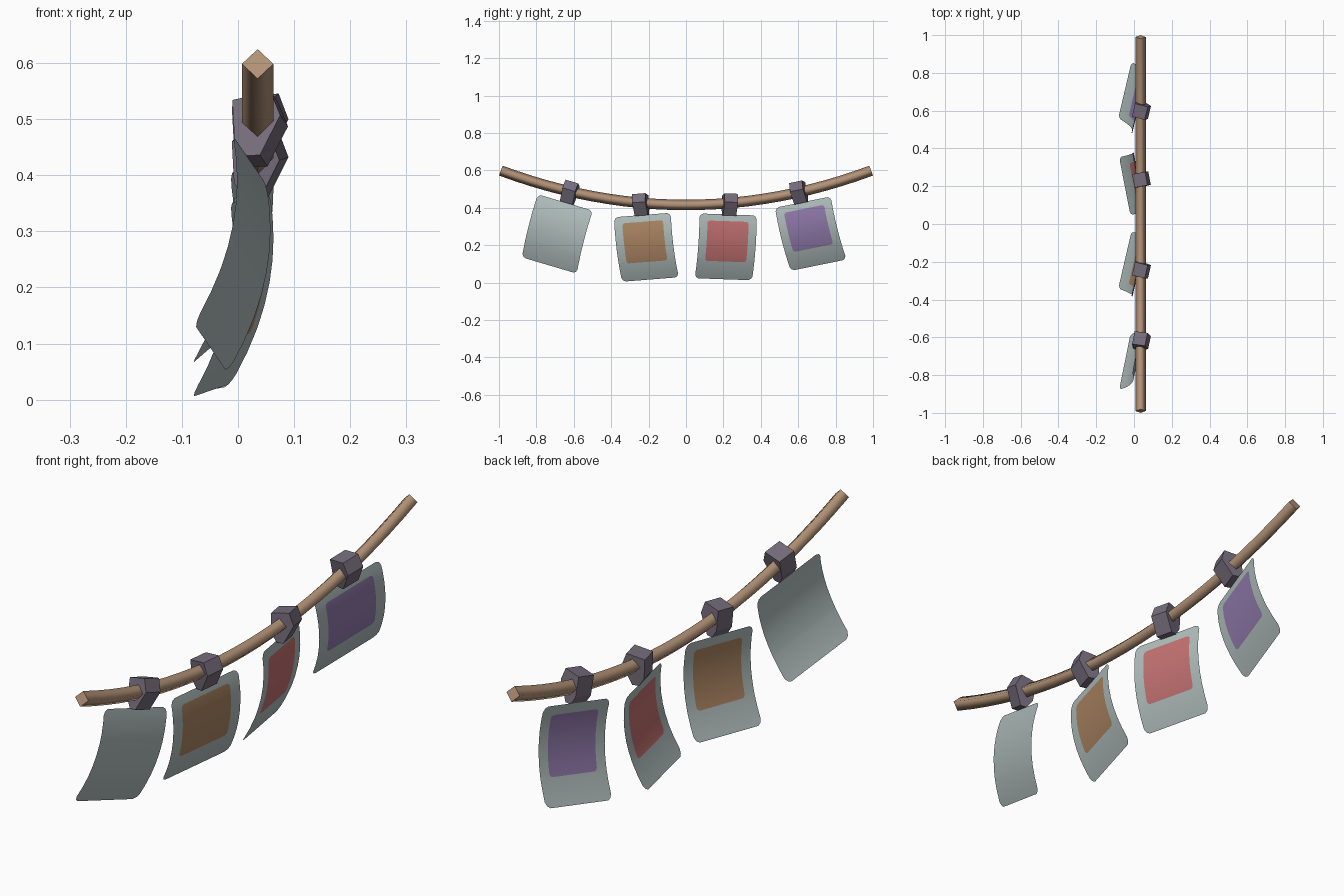
import bpy
import bmesh
from math import radians, sqrt
from mathutils import Matrix, Vector

cube = bpy.data.objects.get("Cube")
if cube:
    bpy.data.objects.remove(cube)


def material(name, rgb):
    m = bpy.data.materials.new(name)
    m.use_nodes = True
    m.diffuse_color = (*rgb, 1)
    m.node_tree.nodes["Principled BSDF"].inputs["Base Color"].default_value = (*rgb, 1)
    return m


ROPE = material("tan rope", (0.45, 0.29, 0.185))
CLIP = material("grey violet clip", (0.18, 0.15, 0.2))
PAPER = material("pale paper", (0.44, 0.52, 0.51))
PURPLE = material("purple picture", (0.29, 0.2, 0.42))
RED = material("red picture", (0.56, 0.17, 0.17))
ORANGE = material("orange picture", (0.42, 0.24, 0.125))


def finish(name, bm, *mats):
    mesh = bpy.data.meshes.new(name)
    bm.to_mesh(mesh)
    bm.free()
    for m in mats:
        mesh.materials.append(m)
    obj = bpy.data.objects.new(name, mesh)
    bpy.context.collection.objects.link(obj)
    return obj


def loft(rings):
    """Join closed rings of points into a capped prism; only the sides are smooth."""
    bm = bmesh.new()
    loops = [[bm.verts.new(p) for p in ring] for ring in rings]
    n = len(loops[0])
    for a, b in zip(loops, loops[1:]):
        for i in range(n):
            f = bm.faces.new((a[i], a[(i + 1) % n], b[(i + 1) % n], b[i]))
            f.smooth = len(rings) > 2
    bm.faces.new(loops[0][::-1])
    bm.faces.new(loops[-1])
    bmesh.ops.recalc_face_normals(bm, faces=bm.faces)
    return bm


# Sagging rope with a diamond section
def rope_ring(y, x=0.035, r=0.028, sag=0.187):
    centre = Vector((x, y, 0.415 + sag * y * y))
    up = Vector((0, -2 * sag * y, 1)).normalized() * r
    side = Vector((r, 0, 0))
    return [centre + side, centre + up, centre - side, centre - up]


STEPS = 24
finish("rope", loft([rope_ring(0.99 * (2 * i / STEPS - 1)) for i in range(STEPS + 1)]), ROPE)


# Faceted clip, pointed towards +x and narrowed at the bottom
CLIP_PROFILE = [(-0.042, 0.045), (0.027, 0.058), (0.045, 0.012),
                (0.008, -0.06), (-0.018, -0.06), (-0.038, -0.03)]


def add_clip(name, pos, rot):
    rings = [[rot @ Vector((x, y, z)) + Vector(pos) for x, z in CLIP_PROFILE]
             for y in (-0.036, 0.036)]
    finish(name, loft(rings), CLIP)


# Curled sheet with rounded corners and a picture panel set into its faces
W, H, P = 0.156, 0.347, 0.112
P_TOP, P_BOT = 0.036, 0.252
COLS = [-W, -W + 0.02, -P, -P + 0.012, 0, P - 0.012, P, W - 0.02, W]
ROWS = [0, 0.02, P_TOP, P_TOP + 0.012, 0.085, 0.125, 0.165, 0.205,
        P_BOT - 0.012, P_BOT, 0.29, H - 0.02, H]


def soften(u, v, half, top, bottom, cut):
    """Pull a corner vertex of a rectangle inwards."""
    if abs(u) == half and v in (top, bottom):
        u -= cut if u > 0 else -cut
        v += cut if v == top else -cut
    return u, v


def add_photo(name, pos, rot, picture):
    bm = bmesh.new()
    grid = []
    for v0 in ROWS:
        row = []
        for u0 in COLS:
            u, v = soften(u0, v0, W, 0, H, 0.007)
            u, v = soften(u, v, P, P_TOP, P_BOT, 0.004)
            t = v / H
            curl = 0.068 * t - 0.138 * t * t
            row.append(bm.verts.new(rot @ Vector((curl, u, -v)) + Vector(pos)))
        grid.append(row)
    for j in range(len(ROWS) - 1):
        for i in range(len(COLS) - 1):
            f = bm.faces.new((grid[j][i], grid[j + 1][i], grid[j + 1][i + 1], grid[j][i + 1]))
            f.smooth = True
            inside = -P <= COLS[i] < P and P_TOP <= ROWS[j] < P_BOT
            f.material_index = int(inside and picture is not None)
    finish(name, bm, *([PAPER, picture] if picture else [PAPER]))


# name, (photo y, z), (clip y, z), roll, yaw, picture
HANGINGS = [
    ("blank", (-0.645, 0.428), (-0.622, 0.483), -16.5, -11, None),
    ("orange", (-0.233, 0.361), (-0.242, 0.418), 4.5, -13, ORANGE),
    ("red", (0.225, 0.364), (0.234, 0.418), -2, 11, RED),
    ("purple", (0.625, 0.43), (0.603, 0.483), 11.5, -13, PURPLE),
]
for name, (py, pz), (cy, cz), roll, yaw, picture in HANGINGS:
    rot = Matrix.Rotation(radians(roll), 3, "X") @ Matrix.Rotation(radians(yaw), 3, "Z")
    add_photo(name + "_photo", (0.02, py, pz), rot, picture)
    add_clip(name + "_clip", (0.038, cy, cz), rot)
